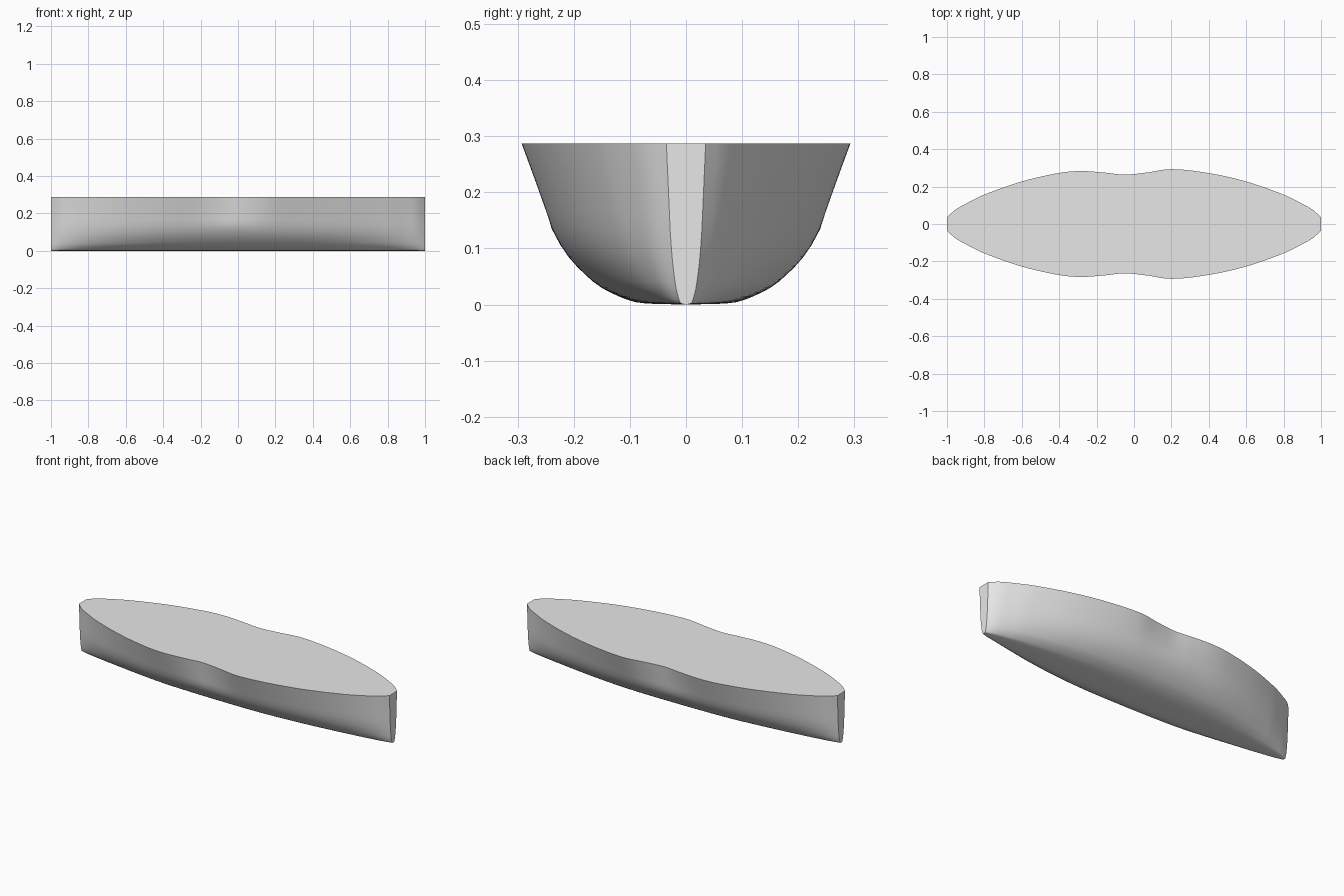
import bpy
import bmesh

cube = bpy.data.objects.get("Cube")
if cube:
    bpy.data.objects.remove(cube, do_unlink=True)


def smooth_curve(points):
    """Return a function giving a smooth curve through (x, y) points."""
    def slope(i):
        a, b = points[max(i - 1, 0)], points[min(i + 1, len(points) - 1)]
        return (b[1] - a[1]) / (b[0] - a[0])

    def value(x):
        i = 0
        while i < len(points) - 2 and x > points[i + 1][0]:
            i += 1
        (x0, y0), (x1, y1) = points[i], points[i + 1]
        h = x1 - x0
        t = (x - x0) / h
        return ((2*t**3 - 3*t**2 + 1) * y0 + (t**3 - 2*t**2 + t) * h * slope(i)
                + (3*t**2 - 2*t**3) * y1 + (t**3 - t**2) * h * slope(i + 1))
    return value


# Half-widths along the hull: pinched deck edge and plain lower body
ends_left = [(-1, 0.035), (-0.96, 0.073), (-0.9, 0.108), (-0.8, 0.157), (-0.6, 0.227)]
ends_right = [(-x, w) for x, w in reversed(ends_left)]
deck_width = smooth_curve(ends_left + [
    (-0.4, 0.273), (-0.28, 0.283), (-0.16, 0.275), (-0.05, 0.264),
    (0.06, 0.274), (0.2, 0.293), (0.4, 0.272)] + ends_right)
body_width = smooth_curve(ends_left + [
    (-0.4, 0.273), (-0.2, 0.29), (0, 0.295), (0.2, 0.293), (0.4, 0.272)] + ends_right)

# Bilge section: fraction of knuckle width against height
DECK_Z, KNUCKLE_Z = 0.287, 0.135
bilge = smooth_curve([(0, 0), (0.3, 0.002), (0.42, 0.007), (0.63, 0.03),
                      (0.735, 0.05), (0.84, 0.075), (0.92, 0.1), (1, KNUCKLE_Z)])
BILGE_STEPS, SIDE_STEPS, STATIONS = 16, 5, 100


def section(x):
    """Half cross-section from keel to deck edge as (y, z) pairs."""
    knuckle, deck = 0.81 * body_width(x), deck_width(x)
    half = [(knuckle * i / BILGE_STEPS, bilge(i / BILGE_STEPS))
            for i in range(BILGE_STEPS + 1)]
    for i in range(1, SIDE_STEPS + 1):
        t = i / SIDE_STEPS
        half.append((knuckle + (deck - knuckle) * t,
                     KNUCKLE_Z + (DECK_Z - KNUCKLE_Z) * t))
    return half


# Hull: closed rings lofted from end to end, with flat ends and deck
bm = bmesh.new()
rings = []
for s in range(STATIONS + 1):
    x = -1 + 2 * s / STATIONS
    half = section(x)
    outline = [(-y, z) for y, z in reversed(half[1:])] + half
    rings.append([bm.verts.new((x, y, z)) for y, z in outline])
for a, b in zip(rings, rings[1:]):
    for i in range(len(a)):
        j = (i + 1) % len(a)
        bm.faces.new((a[i], a[j], b[j], b[i]))
bm.faces.new(rings[0])
bm.faces.new(rings[-1])
bmesh.ops.recalc_face_normals(bm, faces=bm.faces)

mesh = bpy.data.meshes.new("hull")
bm.to_mesh(mesh)
bm.free()
hull = bpy.data.objects.new("hull", mesh)
bpy.context.collection.objects.link(hull)

# Plain grey finish
grey = bpy.data.materials.new("light grey")
grey.use_nodes = True
colour = (0.8, 0.8, 0.8, 1)
grey.diffuse_color = colour
grey.node_tree.nodes["Principled BSDF"].inputs["Base Color"].default_value = colour
mesh.materials.append(grey)

bpy.ops.object.select_all(action="DESELECT")
hull.select_set(True)
bpy.context.view_layer.objects.active = hull
bpy.ops.object.shade_smooth_by_angle(angle=0.5)
